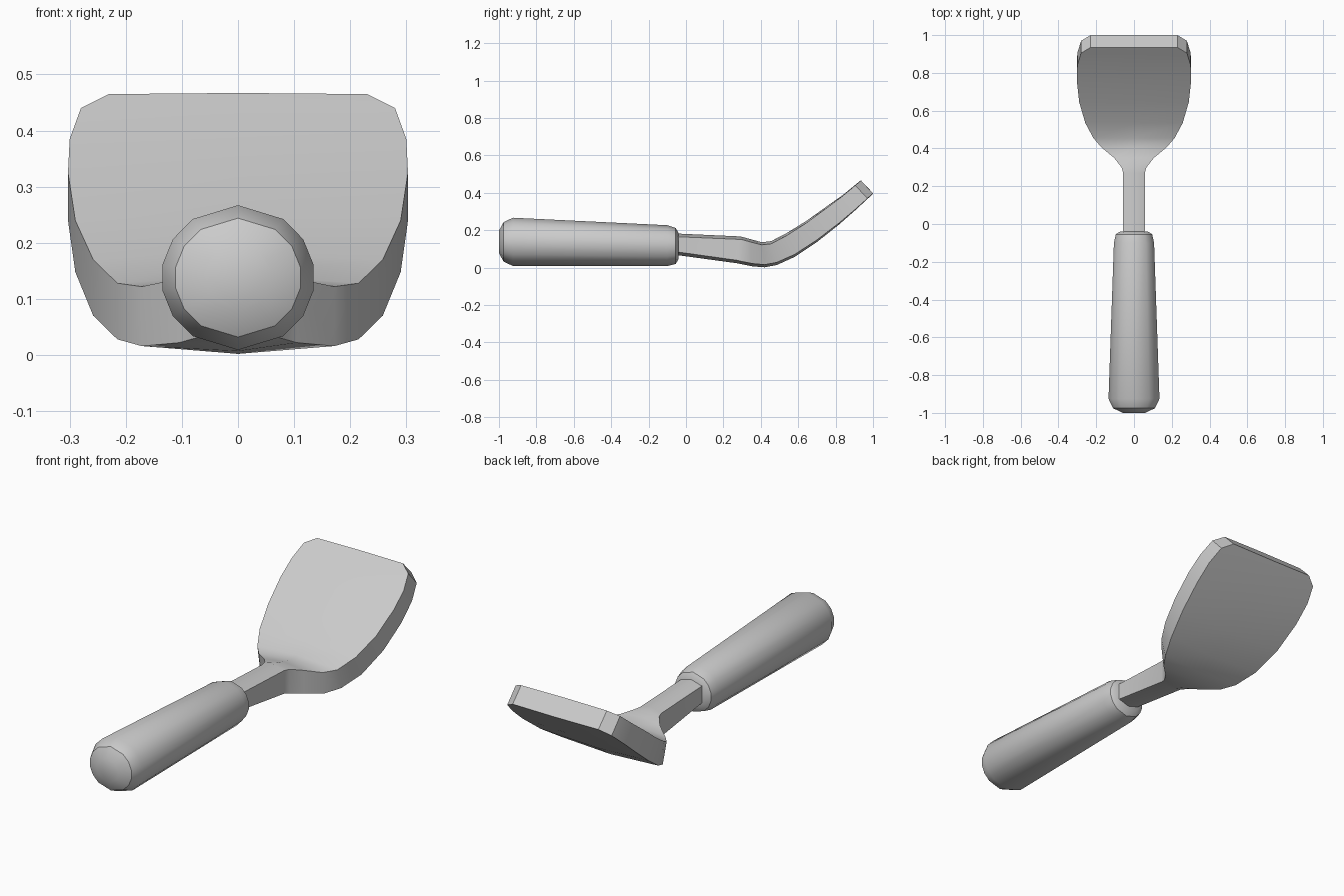
import bpy, bmesh
from math import sin, cos, radians

if "Cube" in bpy.data.objects:
    bpy.data.objects.remove(bpy.data.objects["Cube"], do_unlink=True)

grey = bpy.data.materials.new("light grey")
grey.use_nodes = True
colour = (0.6, 0.6, 0.6, 1)
grey.diffuse_color = colour
grey.node_tree.nodes["Principled BSDF"].inputs["Base Color"].default_value = colour


def loft(name, rings):
    """Skin matching rings of points, cap both ends and smooth by angle."""
    bm = bmesh.new()
    loops = [[bm.verts.new(p) for p in ring] for ring in rings]
    n = len(loops[0])
    for a, b in zip(loops, loops[1:]):
        for i in range(n):
            j = (i + 1) % n
            bm.faces.new((a[i], a[j], b[j], b[i]))
    bm.faces.new(loops[0])
    bm.faces.new(loops[-1])
    bmesh.ops.recalc_face_normals(bm, faces=bm.faces)
    mesh = bpy.data.meshes.new(name)
    bm.to_mesh(mesh)
    bm.free()
    mesh.materials.append(grey)
    obj = bpy.data.objects.new(name, mesh)
    bpy.context.collection.objects.link(obj)
    bpy.ops.object.select_all(action='DESELECT')
    obj.select_set(True)
    bpy.context.view_layer.objects.active = obj
    bpy.ops.object.shade_smooth_by_angle(angle=radians(35))
    return obj


# Tapered round handle: y, centre z, half width, half height
half = [0, 36, 58, 80, 100, 122, 144]
angles = half + [180] + [360 - a for a in reversed(half[1:])]
grip = [(-1.0, 0.138, 0.06, 0.06), (-0.975, 0.138, 0.113, 0.106),
        (-0.925, 0.138, 0.137, 0.129), (-0.1, 0.118, 0.108, 0.109),
        (-0.055, 0.116, 0.098, 0.096), (-0.04, 0.116, 0.075, 0.07)]
loft("handle", [[(rx * sin(radians(a)), y, z + rz * cos(radians(a))) for a in angles]
                for y, z, rx, rz in grip])

# Neck and scoop: half width, top edge (y, z), bottom edge (y, z), crown
sections = [(0.057, -0.06, 0.166, -0.06, 0.086, 0.017),
            (0.057, 0.27, 0.152, 0.27, 0.04, 0.016),
            (0.066, 0.30, 0.150, 0.30, 0.033, 0.015),
            (0.105, 0.35, 0.136, 0.355, 0.022, 0.015),
            (0.172, 0.405, 0.122, 0.42, 0.016, 0.014),
            (0.215, 0.455, 0.128, 0.485, 0.028, 0.014),
            (0.258, 0.535, 0.170, 0.58, 0.07, 0.013),
            (0.290, 0.645, 0.240, 0.70, 0.148, 0.011),
            (0.303, 0.76, 0.325, 0.82, 0.24, 0.008),
            (0.300, 0.84, 0.385, 0.905, 0.312, 0.005),
            (0.280, 0.905, 0.440, 0.97, 0.37, 0.003),
            (0.230, 0.935, 0.465, 1.0, 0.398, 0.002)]
loft("neck_and_scoop", [[(-w, ty, tz), (0, ty, tz + c), (w, ty, tz),
                         (w, by, bz), (0, by, bz - c), (-w, by, bz)]
                        for w, ty, tz, by, bz, c in sections])
